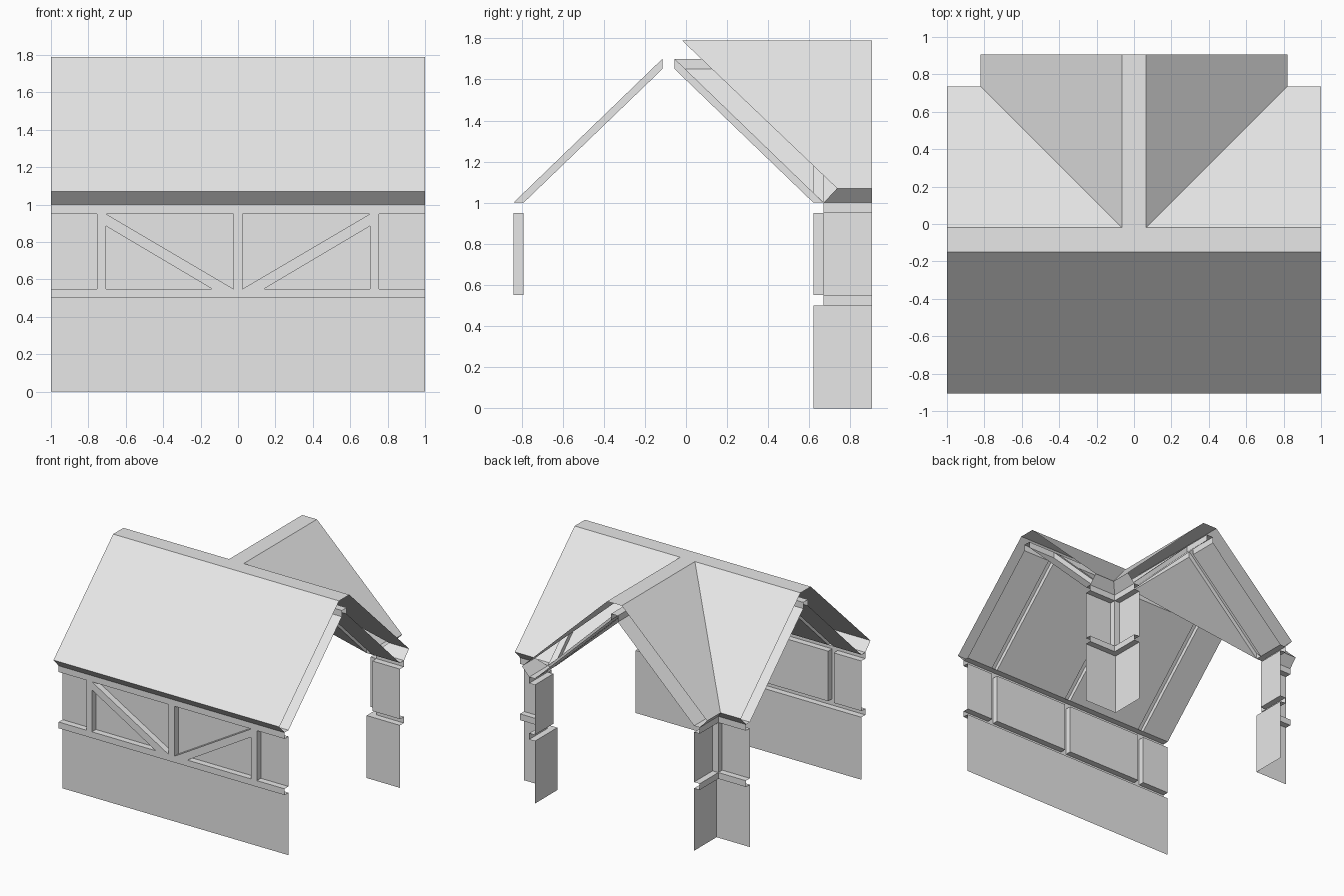
import bpy, bmesh

cube = bpy.data.objects.get("Cube")
if cube:
    bpy.data.objects.remove(cube, do_unlink=True)

GREY = (0.8, 0.8, 0.8, 1)
grey = bpy.data.materials.new("plain_grey")
grey.use_nodes = True
grey.diffuse_color = GREY
grey.node_tree.nodes["Principled BSDF"].inputs["Base Color"].default_value = GREY

MID = -0.085            # y of the main ridge
END_X, END_Y = 1.0, 0.99  # ends of the main and rear wings, measured from the ridge
INNER, OUTER = 0.705, 0.755   # panel plane and timber plane
RIDGE_IN = 0.03
POST = 0.025            # half width of the middle post
Z_LOW, Z_SILL, Z_HEAD, Z_TOP = 0.5, 0.55, 0.95, 1.0
Z_RIDGE, Z_BEAM = 1.65, 1.70


def build(name, faces):
    """Sheet object from faces in ridge-centred coordinates, mirrored in x."""
    bm = bmesh.new()
    for f in faces:
        bm.faces.new([bm.verts.new((x, y + MID, z)) for x, y, z in f])
    bmesh.ops.remove_doubles(bm, verts=bm.verts, dist=0.0005)
    bmesh.ops.recalc_face_normals(bm, faces=bm.faces)
    mesh = bpy.data.meshes.new(name)
    bm.to_mesh(mesh)
    bm.free()
    mesh.materials.append(grey)
    ob = bpy.data.objects.new(name, mesh)
    bpy.context.collection.objects.link(ob)
    mod = ob.modifiers.new("mirror", 'MIRROR')
    mod.use_clip = True
    return ob


def ribbon(path_a, za, path_b, zb):
    """Quads between two plan paths with the same number of points."""
    a = [(x, y, za) for x, y in path_a]
    b = [(x, y, zb) for x, y in path_b]
    return [[a[i], a[i + 1], b[i + 1], b[i]] for i in range(len(a) - 1)]


def front(d):
    return [(0, -d), (END_X, -d)]


def corner(d):
    return [(END_X, d), (d, d), (d, END_Y)]


def swap(faces):
    """Turn rear-slope faces of the main wing into the rear wing's slope."""
    return [[(y, x, z) for x, y, z in f] for f in faces]


# Outer roof: slopes, flat ridge and sloped eaves
R, E, ZR, ZE = 0.065, 0.82, 1.79, 1.07
roof = ribbon(front(E), ZE, front(R), ZR)
roof += ribbon(corner(E), ZE, corner(R), ZR)
roof.append([(0, -R, ZR), (END_X, -R, ZR), (END_X, R, ZR),
             (R, R, ZR), (R, END_Y, ZR), (0, END_Y, ZR)])
for path in (front, corner):
    roof += ribbon(path(OUTER), Z_TOP, path(E), ZE)
build("roof", roof)

# Plain lower walls
build("front_lower_wall", ribbon(front(INNER), 0, front(INNER), Z_LOW))
build("rear_lower_wall", ribbon(corner(INNER), 0, corner(INNER), Z_LOW))

# Horizontal beams, open at the back
for name, path in (("front", front), ("rear", corner)):
    for label, z0, z1, flat in (("sill", Z_LOW, Z_SILL, Z_LOW), ("head", Z_HEAD, Z_TOP, Z_TOP)):
        build(f"{name}_{label}_beam",
              ribbon(path(OUTER), z0, path(OUTER), z1)
              + ribbon(path(INNER), flat, path(OUTER), flat))

# Front upper wall: panels set back between posts
posts = [(0, -OUTER), (POST, -OUTER), (POST, -INNER), (INNER, -INNER), (INNER, -OUTER),
         (OUTER, -OUTER), (OUTER, -INNER), (END_X, -INNER)]
wall = ribbon(posts, Z_SILL, posts, Z_HEAD)
for z in (Z_SILL, Z_HEAD):
    for x0, x1 in ((POST, INNER), (OUTER, END_X)):
        wall += ribbon([(x0, -INNER), (x1, -INNER)], z, [(x0, -OUTER), (x1, -OUTER)], z)
build("front_upper_wall", wall)

# Diagonal brace, flush with the posts
brace = [(POST, Z_SILL), (0.14, Z_SILL), (INNER, 0.885), (INNER, Z_HEAD)]
face = [(x, -OUTER, z) for x, z in brace]
back = [(x, -INNER, z) for x, z in brace]
build("front_brace", [face, [face[1], face[2], back[2], back[1]],
                      [face[3], face[0], back[0], back[3]]])

# Rear upper wall: two short panels around a corner post
bay = [(END_X, INNER), (OUTER, INNER), (OUTER, OUTER), (INNER, OUTER), (INNER, END_Y)]
wall = ribbon(bay, Z_SILL, bay, Z_HEAD)
for z in (Z_SILL, Z_HEAD):
    wall += ribbon([(END_X, INNER), (OUTER, INNER)], z, [(END_X, OUTER), (OUTER, OUTER)], z)
    wall += ribbon([(INNER, OUTER), (INNER, END_Y)], z, [(OUTER, OUTER), (OUTER, END_Y)], z)
build("rear_upper_wall", wall)


# Ceiling: panels with rafter channels and a ridge channel
def panel(x0, x1, s):
    return [(x0, s * INNER, Z_TOP), (x1, s * INNER, Z_TOP),
            (x1, s * RIDGE_IN, Z_RIDGE), (x0, s * RIDGE_IN, Z_RIDGE)]


def rafter_top(x0, x1, s):
    return [(x0, s * OUTER, Z_TOP), (x1, s * OUTER, Z_TOP),
            (x1, s * RIDGE_IN, Z_BEAM), (x0, s * RIDGE_IN, Z_BEAM)]


def rafter_side(x, s):
    return [(x, s * OUTER, Z_TOP), (x, s * INNER, Z_TOP),
            (x, s * RIDGE_IN, Z_RIDGE), (x, s * RIDGE_IN, Z_BEAM)]


def ridge_side(x0, x1, s):
    y = s * RIDGE_IN
    return [(x0, y, Z_RIDGE), (x1, y, Z_RIDGE), (x1, y, Z_BEAM), (x0, y, Z_BEAM)]


def rear_slope(end):
    return [panel(OUTER, end, 1), rafter_top(INNER, OUTER, 1),
            rafter_side(INNER, 1), rafter_side(OUTER, 1),
            [(INNER, INNER, Z_TOP), (INNER, RIDGE_IN, Z_RIDGE), (RIDGE_IN, RIDGE_IN, Z_RIDGE)],
            ridge_side(RIDGE_IN, INNER, 1), ridge_side(OUTER, end, 1)]


build("front_ceiling", [panel(POST, INNER, -1), panel(OUTER, END_X, -1),
                        ridge_side(POST, INNER, -1), ridge_side(OUTER, END_X, -1)])
build("front_rafters", [rafter_top(0, POST, -1), rafter_top(INNER, OUTER, -1)]
      + [rafter_side(x, -1) for x in (POST, INNER, OUTER)])
build("rear_ceiling", rear_slope(END_X))
build("rear_wing_ceiling", swap(rear_slope(END_Y)))
r = RIDGE_IN
build("ridge_beam", [[(0, -r, Z_BEAM), (END_X, -r, Z_BEAM), (END_X, r, Z_BEAM),
                      (r, r, Z_BEAM), (r, END_Y, Z_BEAM), (0, END_Y, Z_BEAM)]])
